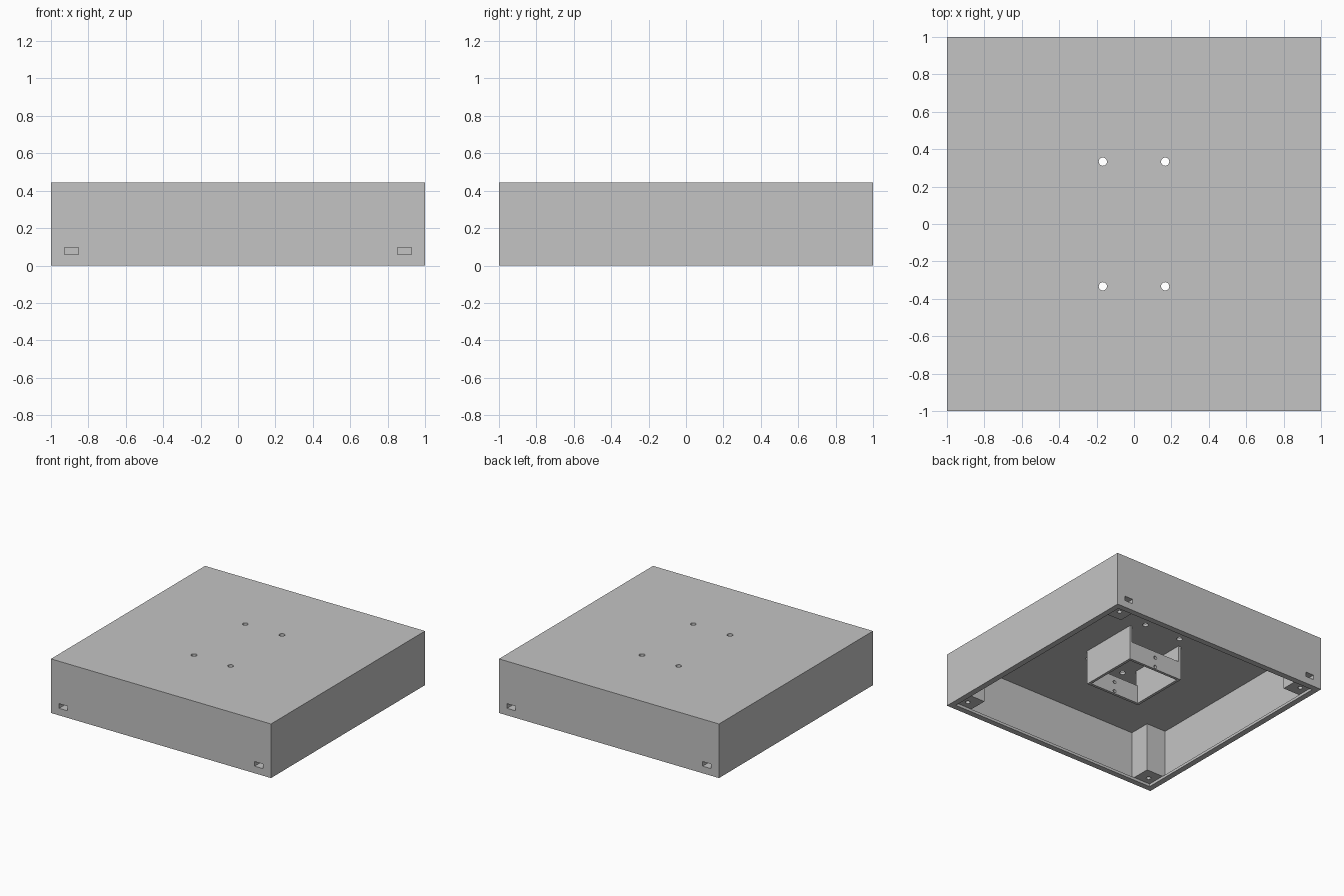
import bpy
import math

if "Cube" in bpy.data.objects:
    bpy.data.objects.remove(bpy.data.objects["Cube"])

U = 2 / 180            # one design unit
H = 40 * U             # overall height
WALL = 2 * U           # shell, roof and lip thickness
IN = 1 - WALL          # inner face of the shell walls
POST = 0.889           # centre of the corner posts

grey = bpy.data.materials.new("light grey")
grey.diffuse_color = (0.55, 0.55, 0.55, 1)
grey.use_nodes = True
grey.node_tree.nodes["Principled BSDF"].inputs["Base Color"].default_value = grey.diffuse_color


def box(name, x0, x1, y0, y1, z0, z1):
    bpy.ops.mesh.primitive_cube_add(
        size=1, location=((x0 + x1) / 2, (y0 + y1) / 2, (z0 + z1) / 2))
    ob = bpy.context.object
    ob.name = name
    ob.scale = (abs(x1 - x0), abs(y1 - y0), z1 - z0)
    bpy.ops.object.transform_apply(location=True, rotation=True, scale=True)
    ob.data.materials.append(grey)
    return ob


def rod(name, radius, depth, loc, along_y=False):
    bpy.ops.mesh.primitive_cylinder_add(
        vertices=32, radius=radius, depth=depth, location=loc,
        rotation=(math.pi / 2 if along_y else 0, 0, 0))
    ob = bpy.context.object
    ob.name = name
    bpy.ops.object.transform_apply(location=True, rotation=True, scale=True)
    ob.data.materials.append(grey)
    return ob


def cut(target, cutter):
    mod = target.modifiers.new("cut", 'BOOLEAN')
    mod.operation = 'DIFFERENCE'
    mod.solver = 'EXACT'
    mod.object = cutter
    bpy.ops.object.select_all(action='DESELECT')
    bpy.context.view_layer.objects.active = target
    target.select_set(True)
    bpy.ops.object.modifier_apply(modifier=mod.name)
    bpy.data.objects.remove(cutter)


def slot(sx, sy):
    # nut slot running in from the front or back face
    return box("slot_cutter", sx * POST - 0.0375, sx * POST + 0.0375,
               *sorted((sy * 0.85, sy * 1.05)), 0.058, 0.096)


CORNERS = [(sx, sy) for sx in (-1, 1) for sy in (-1, 1)]

# Hollow shell with an inward lip round the open underside
shell = box("shell", -1, 1, -1, 1, 0, H)
cut(shell, box("cavity_cutter", -IN, IN, -IN, IN, WALL, H - WALL))
cut(shell, box("opening_cutter", -0.952, 0.952, -0.952, 0.952, -0.1, 0.1))

for sx, sy in CORNERS:
    # Mounting holes in the roof and slots in the walls
    cut(shell, rod("roof_hole_cutter", 0.022, 0.2, (sx / 6, sy / 3, H)))
    cut(shell, slot(sx, sy))
    # Corner posts with a screw hole and nut slot
    post = box("corner_post", *sorted((sx * 0.8, sx * (IN + 0.006))),
               *sorted((sy * 0.8, sy * (IN + 0.006))), WALL, H - 0.016)
    cut(post, slot(sx, sy))
    cut(post, rod("screw_hole_cutter", 0.018, 0.4,
                  (sx * POST, sy * POST, 0)))

# Central bracket: two tall side walls and two low end walls
B, LOW, MID = 0.25, 0.136, 0.287
for s in (-1, 1):
    box("bracket_side", *sorted((s * (B - WALL), s * B)), -B, B,
        LOW, H - 0.016)
    end = box("bracket_end", -B + WALL, B - WALL,
              *sorted((s * (B - WALL), s * B)), LOW, MID)
    for z in (0.157, 0.236):
        cut(end, rod("end_hole_cutter", 0.014, 0.1, (0, s * B, z), True))

# Keep flat faces crisp and holes smooth
for ob in bpy.context.scene.objects:
    bpy.ops.object.select_all(action='DESELECT')
    bpy.context.view_layer.objects.active = ob
    ob.select_set(True)
    bpy.ops.object.shade_smooth_by_angle(angle=math.radians(30))
